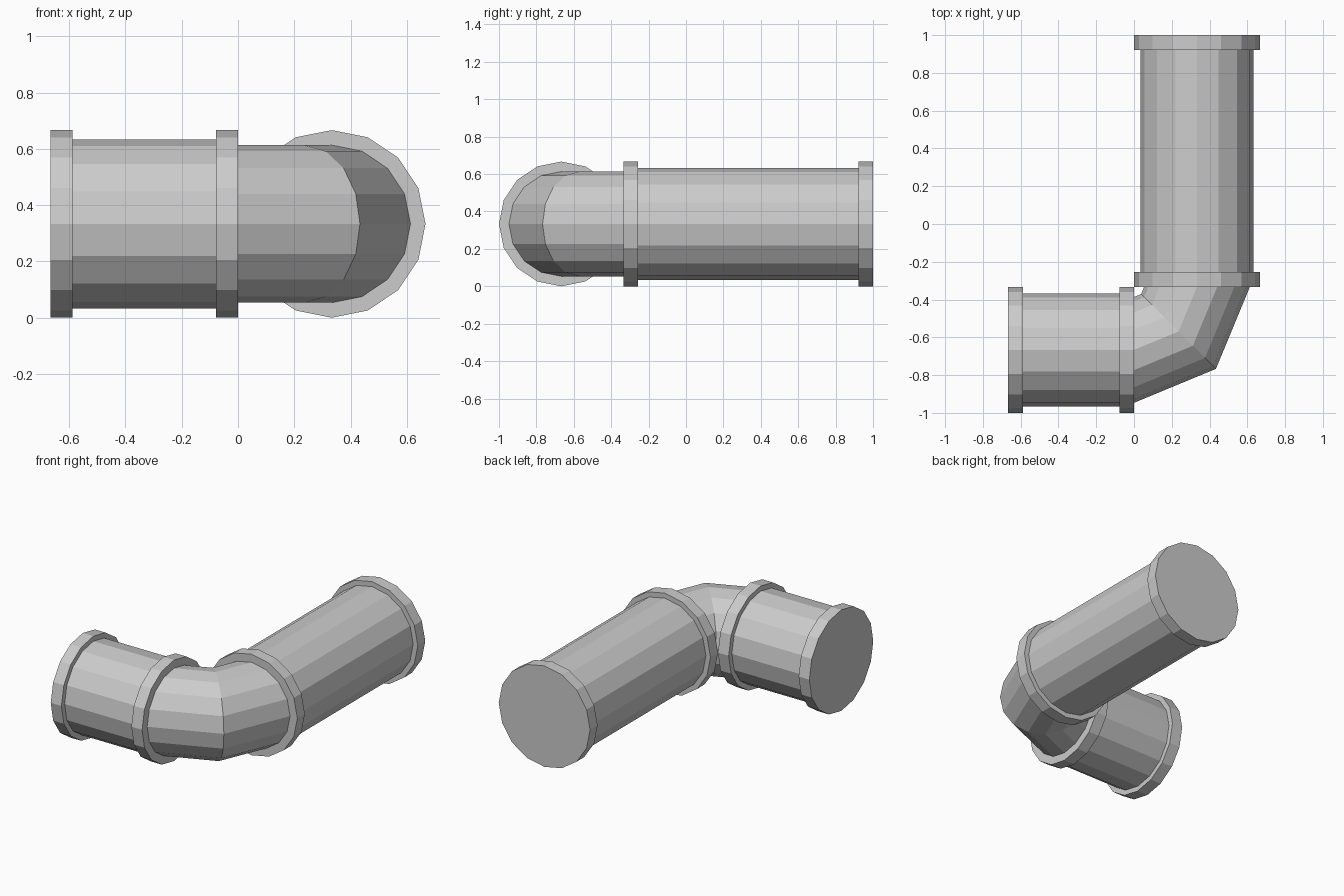
import bpy, bmesh, math
from mathutils import Vector

if "Cube" in bpy.data.objects:
    bpy.data.objects.remove(bpy.data.objects["Cube"])

SIDES = 16
R = 1 / 3            # flange radius, also the bend radius of the elbow
PIPE_R, ELBOW_R = 0.3, 0.28
FLANGE = 0.078       # flange thickness
UP = Vector((0, 0, 1))


def loft(name, rings):
    """Skin a closed tube through rings of (centre, axis direction, radius)."""
    bm = bmesh.new()
    loops = []
    for centre, axis, radius in rings:
        side = axis.cross(UP).normalized()
        loops.append([bm.verts.new(centre + radius * (math.cos(a) * side + math.sin(a) * UP))
                      for a in (2 * math.pi * i / SIDES for i in range(SIDES))])
    for a, b in zip(loops, loops[1:]):
        for i in range(SIDES):
            j = (i + 1) % SIDES
            bm.faces.new((a[i], a[j], b[j], b[i]))
    bm.faces.new(loops[0])
    bm.faces.new(loops[-1])
    bmesh.ops.recalc_face_normals(bm, faces=bm.faces)
    mesh = bpy.data.meshes.new(name)
    bm.to_mesh(mesh)
    bm.free()
    obj = bpy.data.objects.new(name, mesh)
    bpy.context.collection.objects.link(obj)
    return obj


def flanged_pipe(name, start, axis, length):
    """Straight pipe with a raised flange at both ends."""
    profile = [(0, R), (FLANGE, R), (FLANGE, PIPE_R),
               (length - FLANGE, PIPE_R), (length - FLANGE, R), (length, R)]
    return loft(name, [(start + axis * t, axis, r) for t, r in profile])


# Straight sections
flanged_pipe("short_pipe", Vector((-2 * R, -2 * R, R)), Vector((1, 0, 0)), 2 * R)
flanged_pipe("long_pipe", Vector((R, -R, R)), Vector((0, 1, 0)), 4 * R)

# Two-segment elbow bending a quarter turn between the pipes
pivot = Vector((0, -R, R))
elbow_rings = []
for angle in (0, math.pi / 4, math.pi / 2):
    s, c = math.sin(angle), math.cos(angle)
    elbow_rings.append((pivot + R * Vector((s, -c, 0)), Vector((c, s, 0)), ELBOW_R))
loft("elbow", elbow_rings)
